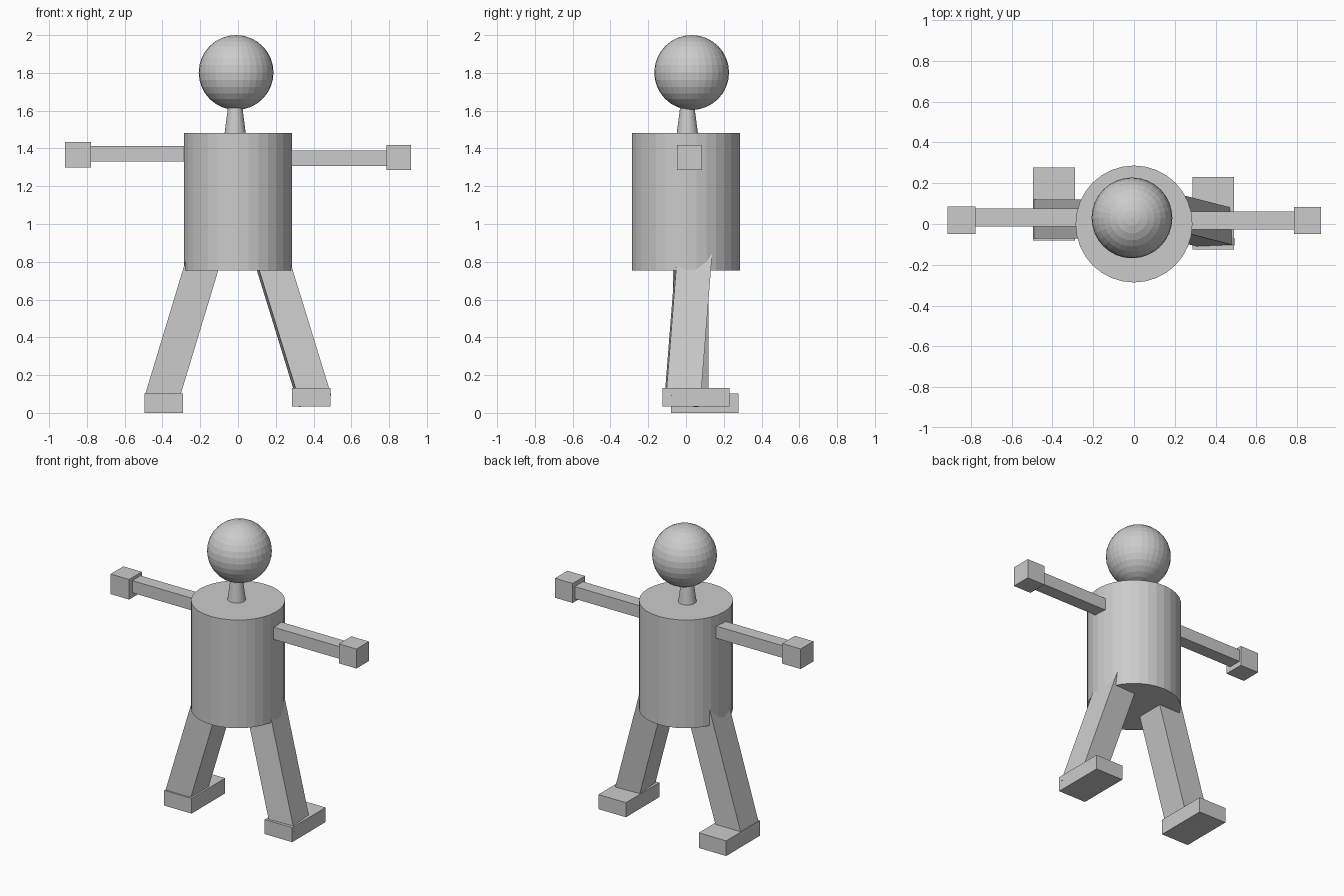
import bpy
import bmesh
from mathutils import Matrix, Vector

if "Cube" in bpy.data.objects:
    bpy.data.objects.remove(bpy.data.objects["Cube"])


def make_object(name, bm):
    mesh = bpy.data.meshes.new(name)
    bm.to_mesh(mesh)
    bm.free()
    obj = bpy.data.objects.new(name, mesh)
    bpy.context.collection.objects.link(obj)
    return obj


def box(name, low, high):
    low, high = Vector(low), Vector(high)
    bm = bmesh.new()
    bmesh.ops.create_cube(bm, size=1)
    bmesh.ops.scale(bm, vec=high - low, verts=bm.verts)
    bmesh.ops.translate(bm, vec=(low + high) / 2, verts=bm.verts)
    return make_object(name, bm)


def cone(name, x, y, z0, z1, r0, r1):
    bm = bmesh.new()
    bmesh.ops.create_cone(bm, cap_ends=True, segments=32, radius1=r0, radius2=r1,
                          depth=z1 - z0, matrix=Matrix.Translation((x, y, (z0 + z1) / 2)))
    return make_object(name, bm)


def leg(name, bottom, lean, width, depth, length, twist=0.0):
    # Square-ended bar from the ankle, leaning (dx, dy) per unit of height
    up = Vector((lean[0], lean[1], 1)).normalized()
    back = Vector((-twist, 1, 0))
    back = (back - up * back.dot(up)).normalized()
    side = back.cross(up)
    frame = Matrix((side, back, up)).transposed().to_4x4()
    bm = bmesh.new()
    bmesh.ops.create_cube(bm, size=1)
    bmesh.ops.translate(bm, vec=(0, 0, 0.5), verts=bm.verts)
    bmesh.ops.scale(bm, vec=(width, depth, length), verts=bm.verts)
    bm.transform(Matrix.Translation(bottom) @ frame)
    return make_object(name, bm)


# Torso, neck and head
cone("torso", 0, 0, 0.755, 1.483, 0.2865, 0.2865)
cone("neck", -0.015, 0.007, 1.42, 1.68, 0.064, 0.03)
bm = bmesh.new()
bmesh.ops.create_uvsphere(bm, u_segments=32, v_segments=16, radius=0.198,
                          matrix=Matrix.Translation((-0.01, 0.03, 1.802)))
make_object("head", bm)

# Arms and hands
box("left_arm", (-0.8, -0.013, 1.33), (-0.2, 0.075, 1.412))
box("right_arm", (0.2, -0.027, 1.306), (0.81, 0.061, 1.388))
box("left_hand", (-0.915, -0.048, 1.298), (-0.777, 0.087, 1.433))
box("right_hand", (0.785, -0.048, 1.287), (0.916, 0.084, 1.418))

# Legs and feet
leg("left_leg", (-0.409, 0.025, 0.06), (0.303, 0), 0.18, 0.19, 0.9)
leg("right_leg", (0.408, -0.019, 0.063), (-0.308, 0.079), 0.17, 0.184, 0.9, 0.07)
box("left_foot", (-0.494, -0.08, 0), (-0.29, 0.278, 0.102))
box("right_foot", (0.286, -0.125, 0.034), (0.491, 0.23, 0.132))
